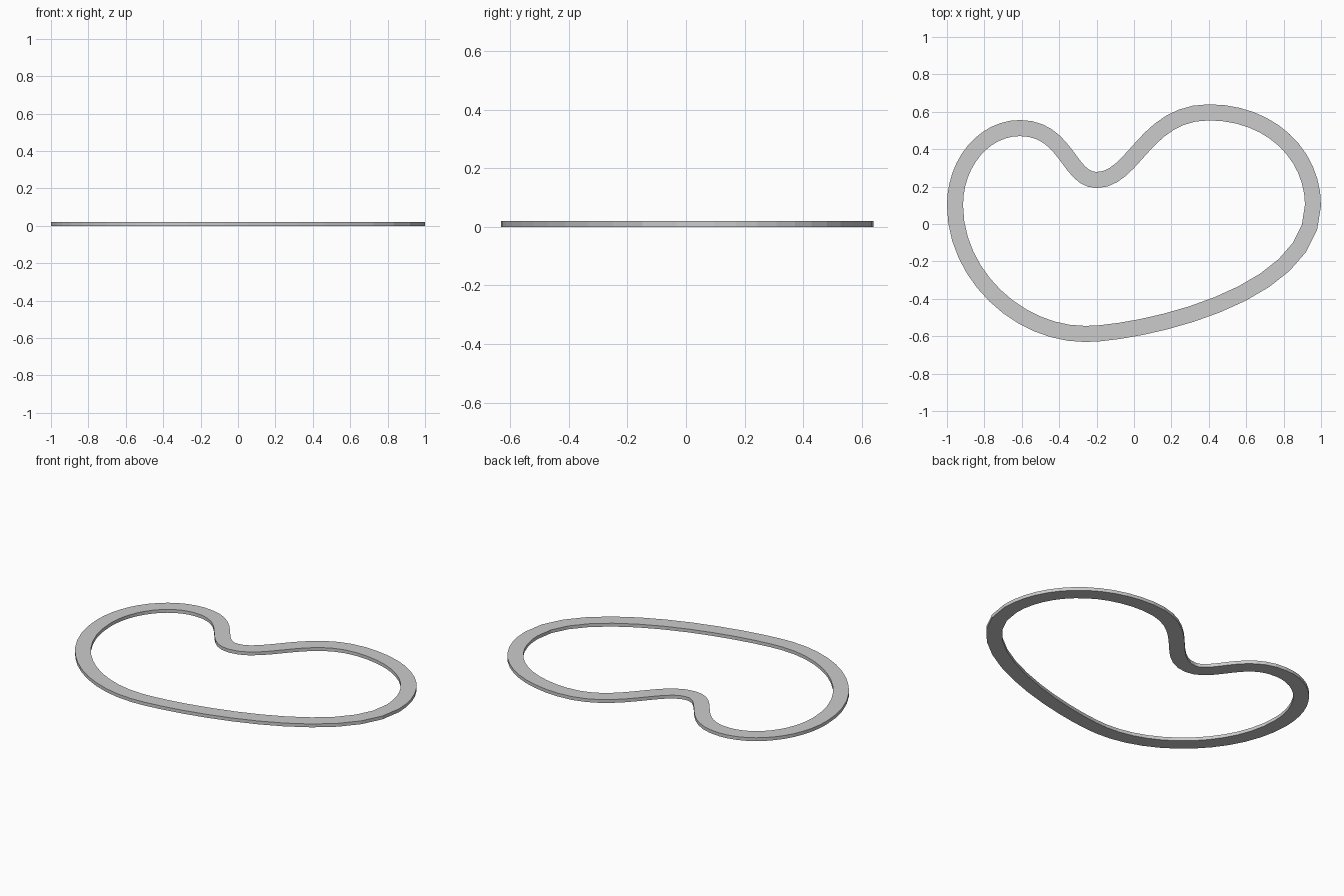
import bpy, bmesh
from mathutils import Vector
from mathutils.geometry import interpolate_bezier

if "Cube" in bpy.data.objects:
    bpy.data.objects.remove(bpy.data.objects["Cube"])

HALF_WIDTH, HEIGHT, STEPS = 0.043, 0.02, 12

# Centre line: point, heading, handle length behind, handle length ahead
KNOTS = [
    ((-0.957, 0.10), (0, 1), 0.37, 0.23),
    ((-0.61, 0.513), (1, 0), 0.19, 0.25),
    ((-0.20, 0.235), (1, 0), 0.15, 0.20),
    ((0.40, 0.597), (1, 0), 0.34, 0.33),
    ((0.957, 0.10), (0, -1), 0.27, 0.50),
    ((-0.26, -0.588), (-1, 0), 0.26, 0.36),
]


def centre_line():
    pts = []
    for i, (p, d, _, ahead) in enumerate(KNOTS):
        q, e, behind, _ = KNOTS[(i + 1) % len(KNOTS)]
        p, d, q, e = (Vector((*v, 0)) for v in (p, d, q, e))
        pts += interpolate_bezier(p, p + d * ahead, q - e * behind, q, STEPS + 1)[:-1]
    return pts


# Flat band swept around the closed line
path = centre_line()
n = len(path)
section = [(-HALF_WIDTH, 0), (HALF_WIDTH, 0), (HALF_WIDTH, HEIGHT), (-HALF_WIDTH, HEIGHT)]
bm = bmesh.new()
rings = []
for i, p in enumerate(path):
    t = (path[(i + 1) % n] - path[i - 1]).normalized()
    side = Vector((-t.y, t.x, 0))
    rings.append([bm.verts.new(p + side * s + Vector((0, 0, z))) for s, z in section])
for i in range(n):
    a, b = rings[i], rings[(i + 1) % n]
    for j in range(4):
        k = (j + 1) % 4
        bm.faces.new((a[j], a[k], b[k], b[j]))
bmesh.ops.recalc_face_normals(bm, faces=bm.faces)

mesh = bpy.data.meshes.new("track_loop")
bm.to_mesh(mesh)
bm.free()
track = bpy.data.objects.new("track_loop", mesh)
bpy.context.collection.objects.link(track)
